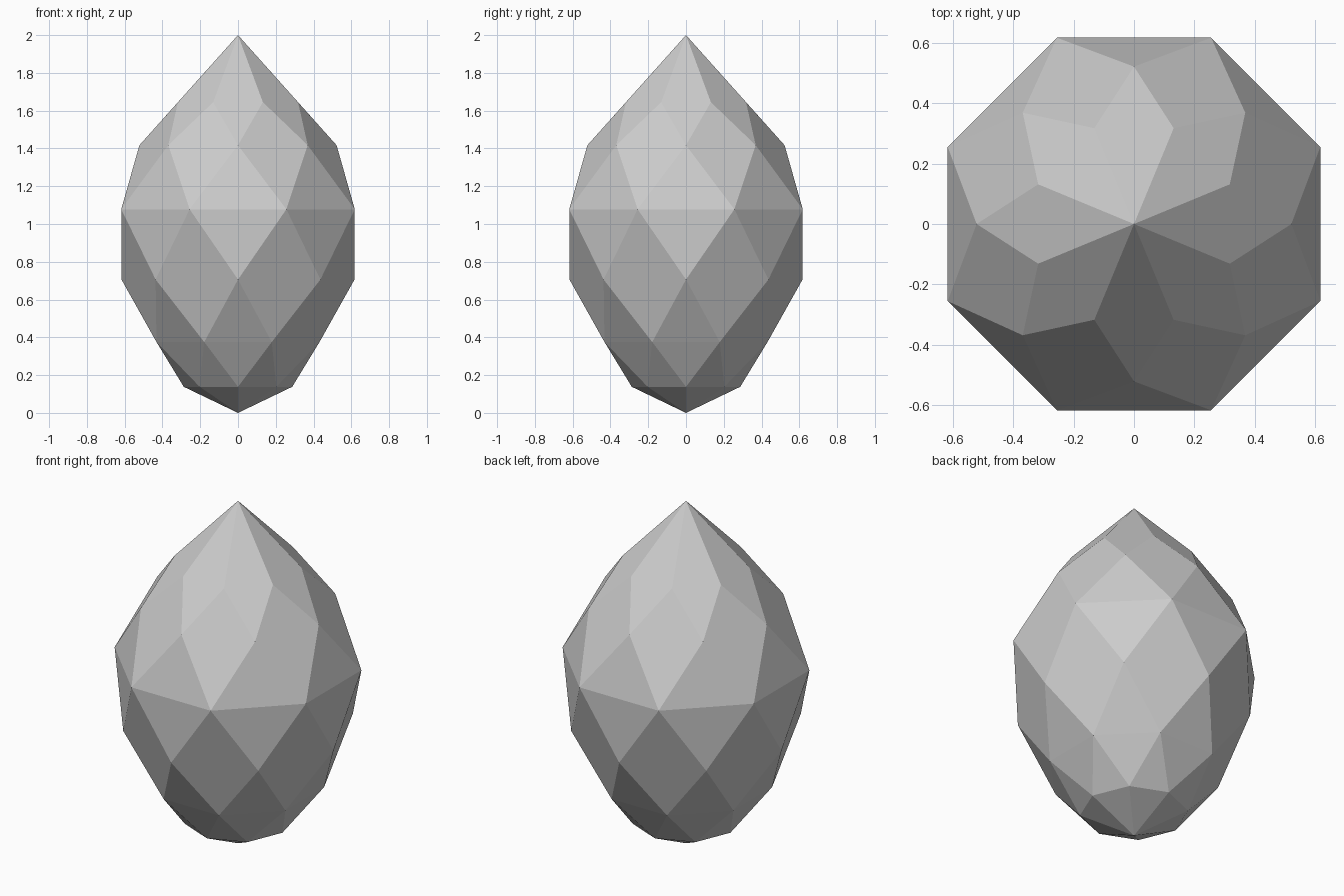
import bpy
import bmesh
from math import cos, sin, pi

if "Cube" in bpy.data.objects:
    bpy.data.objects.remove(bpy.data.objects["Cube"])

SIDES = 8

# Stone colour
stone = bpy.data.materials.new("pale grey stone")
grey = (0.6, 0.6, 0.6, 1)
stone.use_nodes = True
stone.diffuse_color = grey
stone.node_tree.nodes["Principled BSDF"].inputs["Base Color"].default_value = grey

bm = bmesh.new()


def ring(radius, z, turn):
    """Eight points, turned by a fraction of one side."""
    angles = [2 * pi * (k + turn) / SIDES for k in range(SIDES)]
    return [bm.verts.new((radius * cos(a), radius * sin(a), z)) for a in angles]


# Staggered rings from tip to base
tip = bm.verts.new((0, 0, 2))
star = ring(0.344, 1.645, 0.5)
crown = ring(0.522, 1.417, 0)
girdle = ring(0.669, 1.078, 0.5)
belly = ring(0.617, 0.706, 0)
pavilion = ring(0.467, 0.375, 0.5)
foot = ring(0.287, 0.138, 0)
base = bm.verts.new((0, 0, 0))

for k in range(SIDES):
    p, n = k - 1, (k + 1) % SIDES
    facets = [
        # crown: kites from the tip, then diamonds and triangles to the girdle
        (tip, star[p], crown[k], star[k]),
        (star[k], crown[k], girdle[k], crown[n]),
        (crown[k], girdle[p], girdle[k]),
        # pavilion: triangles and diamonds narrowing to the base
        (girdle[k], girdle[p], belly[k]),
        (girdle[k], belly[k], pavilion[k], belly[n]),
        (belly[k], pavilion[p], pavilion[k]),
        (pavilion[k], pavilion[p], foot[k]),
        (pavilion[k], foot[k], foot[n]),
        (base, foot[n], foot[k]),
    ]
    for facet in facets:
        bm.faces.new(facet)

bmesh.ops.recalc_face_normals(bm, faces=bm.faces)
mesh = bpy.data.meshes.new("faceted_gem")
bm.to_mesh(mesh)
bm.free()
mesh.materials.append(stone)
gem = bpy.data.objects.new("faceted_gem", mesh)
bpy.context.collection.objects.link(gem)
